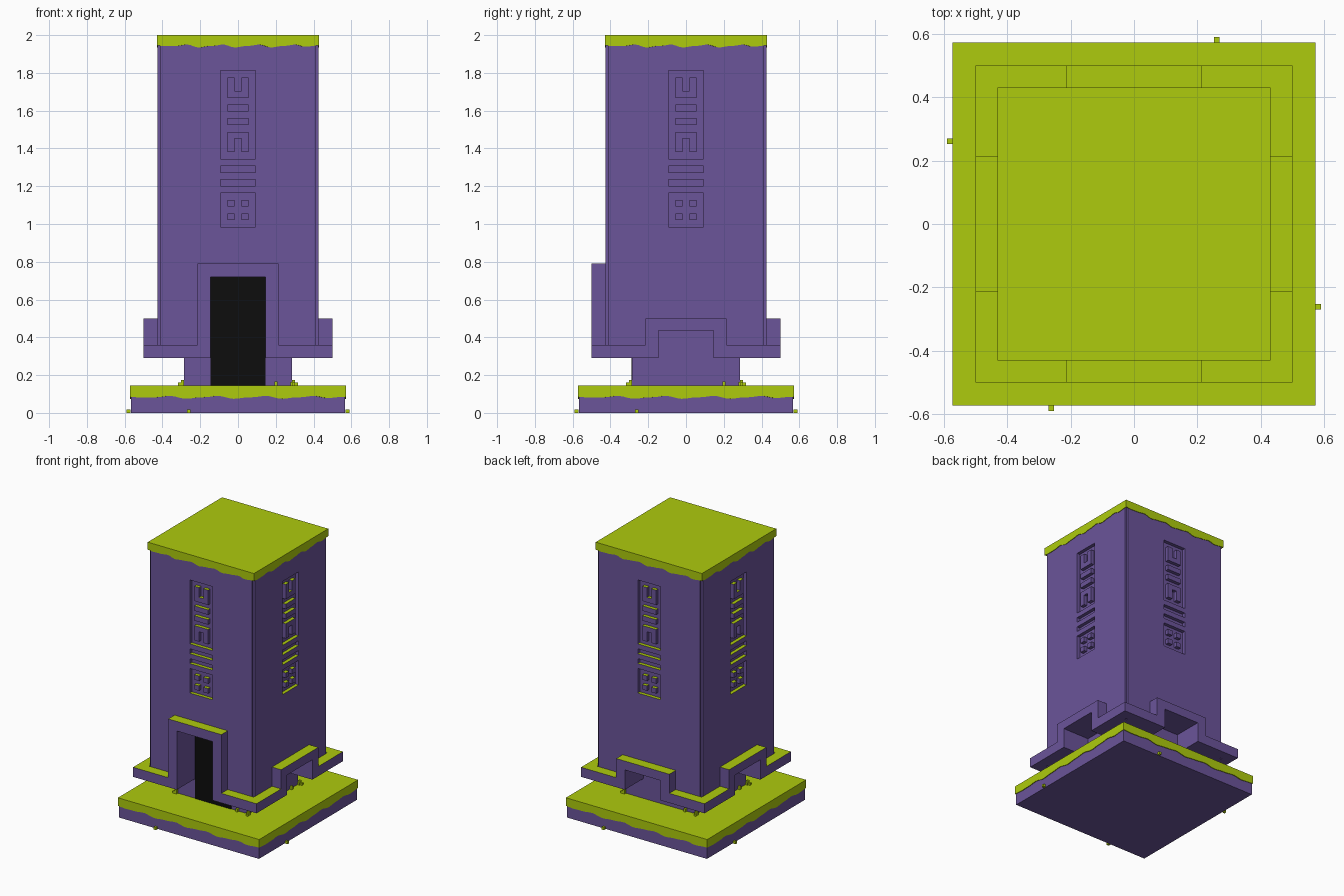
import bpy, bmesh, math
from mathutils import Vector, Matrix

if "Cube" in bpy.data.objects:
    bpy.data.objects.remove(bpy.data.objects["Cube"])


def material(name, rgb):
    m = bpy.data.materials.new(name)
    m.diffuse_color = (*rgb, 1)
    m.use_nodes = True
    m.node_tree.nodes["Principled BSDF"].inputs["Base Color"].default_value = m.diffuse_color
    return m


PURPLE = material("purple_stone", (0.147, 0.089, 0.323))
GREEN = material("moss_green", (0.423, 0.597, 0.004))
BLACK = material("doorway_black", (0.004, 0.004, 0.004))
TURNS = [Matrix.Rotation(i * math.pi / 2, 4, 'Z') for i in range(4)]  # front, right, back, left


def prism(bm, points, offset, turn=Matrix()):
    """Closed solid: a flat outline swept along an offset."""
    a = [bm.verts.new(turn @ Vector(p)) for p in points]
    b = [bm.verts.new(turn @ (Vector(p) + Vector(offset))) for p in points]
    bm.faces.new(a)
    bm.faces.new(b[::-1])
    for i in range(len(a)):
        j = (i + 1) % len(a)
        bm.faces.new((a[i], b[i], b[j], a[j]))


def box(bm, x0, x1, y0, y1, z0, z1, turn=Matrix()):
    prism(bm, [(x0, y0, z0), (x1, y0, z0), (x1, y1, z0), (x0, y1, z0)], (0, 0, z1 - z0), turn)


def finish(bm, name, *mats):
    bmesh.ops.recalc_face_normals(bm, faces=bm.faces[:])
    me = bpy.data.meshes.new(name)
    bm.to_mesh(me)
    bm.free()
    for m in mats:
        me.materials.append(m)
    ob = bpy.data.objects.new(name, me)
    bpy.context.collection.objects.link(ob)
    return ob


def moss_tops(ob):
    """Every face that looks up is mossy."""
    for p in ob.data.polygons:
        p.material_index = 1 if p.normal.z > 0.9 else 0


def wavy_cap(name, half, top, low, inset):
    """Moss lid with a rippled lower edge running round all four sides."""
    bm = bmesh.new()
    n = 48
    rings = [[], [], []]
    for turn in TURNS:
        for i in range(n):
            t = i / n
            wave = math.sin(t * 2 * math.pi * 4.5) * 0.7 + math.sin(t * 2 * math.pi * 9) * 0.3
            z = low - 0.009 * (wave + 0.3) * min(1, 8 * t, 8 * (1 - t))
            x, inner = (2 * t - 1) * half, half - inset
            for ring, p in zip(rings, ((x, -half, top), (x, -half, z), (x * inner / half, -inner, z))):
                ring.append(bm.verts.new(turn @ Vector(p)))
    for r, s in ((rings[0], rings[1]), (rings[1], rings[2])):
        for i in range(len(r)):
            j = (i + 1) % len(r)
            bm.faces.new((r[i], s[i], s[j], r[j]))
    bm.faces.new(rings[0])
    finish(bm, name, GREEN)


# Base slab and the pedestal under the tower
bm = bmesh.new()
box(bm, -0.567, 0.567, -0.567, 0.567, 0, 0.135)
finish(bm, "base_slab", PURPLE)
wavy_cap("base_moss", 0.572, 0.145, 0.085, 0.006)
bm = bmesh.new()
box(bm, -0.285, 0.285, -0.285, 0.285, 0.14, 0.30)
finish(bm, "pedestal", PURPLE)

# Tower shaft with notched corners
bm = bmesh.new()
h, k = 0.426, 0.412
corner = [(k, -h), (k, -k), (h, -k)]
outline = [turn @ Vector((x, y, 0.29)) for turn in TURNS for x, y in corner]
prism(bm, outline, (0, 0, 1.69))
tower = finish(bm, "tower", PURPLE, GREEN)

# Cutter: carved key-pattern panels and the niches at the foot
PATTERN = ["#####", "#.#.#", "#.#.#", "#...#", "#####", "#...#", "#####", "#...#",
           "#####", "#...#", "#.#.#", "#.#.#", "#####", ".....", "#####", ".....",
           "#####", ".....", "#####", "#.#.#", "#####", "#.#.#", "#####"]
CW, CH, Z_TOP, DEPTH = 0.037, 0.036, 1.812, 0.025


def filled(r, c):
    return 0 <= r < len(PATTERN) and 0 <= c < 5 and PATTERN[r][c] == "#"


def carve_panel(bm, turn):
    y0, y1 = -h - 0.02, -h + DEPTH

    def quad(*pts):
        bm.faces.new([bm.verts.new(turn @ Vector(p)) for p in pts])
    for r in range(len(PATTERN)):
        for c in range(5):
            if not filled(r, c):
                continue
            xa, xb = (c - 2.5) * CW, (c - 1.5) * CW
            za, zb = Z_TOP - (r + 1) * CH, Z_TOP - r * CH
            for y in (y0, y1):
                quad((xa, y, za), (xb, y, za), (xb, y, zb), (xa, y, zb))
            for dr, dc, (p, q) in ((0, -1, ((xa, za), (xa, zb))), (0, 1, ((xb, za), (xb, zb))),
                                   (-1, 0, ((xa, zb), (xb, zb))), (1, 0, ((xa, za), (xb, za)))):
                if not filled(r + dr, c + dc):
                    quad((p[0], y0, p[1]), (q[0], y0, q[1]), (q[0], y1, q[1]), (p[0], y1, p[1]))


bm = bmesh.new()
for i, turn in enumerate(TURNS):
    carve_panel(bm, turn)
    box(bm, -0.145, 0.145, -0.55, -0.285, 0.2, 0.435 if i else 0.72, turn)
bmesh.ops.remove_doubles(bm, verts=bm.verts[:], dist=0.0005)
cutter = finish(bm, "cutter", PURPLE)
cutter.hide_render = True
mod = tower.modifiers.new("carve", 'BOOLEAN')
mod.operation, mod.solver, mod.object = 'DIFFERENCE', 'EXACT', cutter
bpy.context.view_layer.objects.active = tower
bpy.ops.object.modifier_apply(modifier=mod.name)
bpy.data.objects.remove(cutter)
moss_tops(tower)
wavy_cap("roof_moss", 0.43, 2.0, 1.945, 0.006)

# Ledge round the foot, stepping up over each niche and the door
for i, (turn, side) in enumerate(zip(TURNS, ("front", "right", "back", "left"))):
    bm = bmesh.new()
    arch, gap = (0.50, 0.435) if i else (0.79, 0.72)
    end = 0.424 if i % 2 else 0.5
    half = [(0.145, gap), (0.145, 0.29), (end, 0.29), (end, 0.36), (0.215, 0.36), (0.215, arch)]
    pts = half + [(-x, z) for x, z in half[::-1]]
    prism(bm, [(x, -0.5, z) for x, z in pts], (0, 0.076, 0), turn)
    moss_tops(finish(bm, side + "_ledge", PURPLE, GREEN))

# Dark doorway panel
bm = bmesh.new()
box(bm, -0.145, 0.145, -0.289, -0.281, 0.145, 0.72)
finish(bm, "door", BLACK)

# Moss tufts at the foot of the slab and round the pedestal
bm = bmesh.new()
for turn in TURNS:
    box(bm, -0.27, -0.252, -0.59, -0.57, 0, 0.018, turn)
    for x, s in ((-0.31, 0.016), (-0.295, 0.03), (0.2, 0.022), (0.285, 0.018)):
        box(bm, x - 0.008, x + 0.008, -0.302, -0.286, 0.14, 0.145 + s, turn)
finish(bm, "moss_tufts", GREEN)
